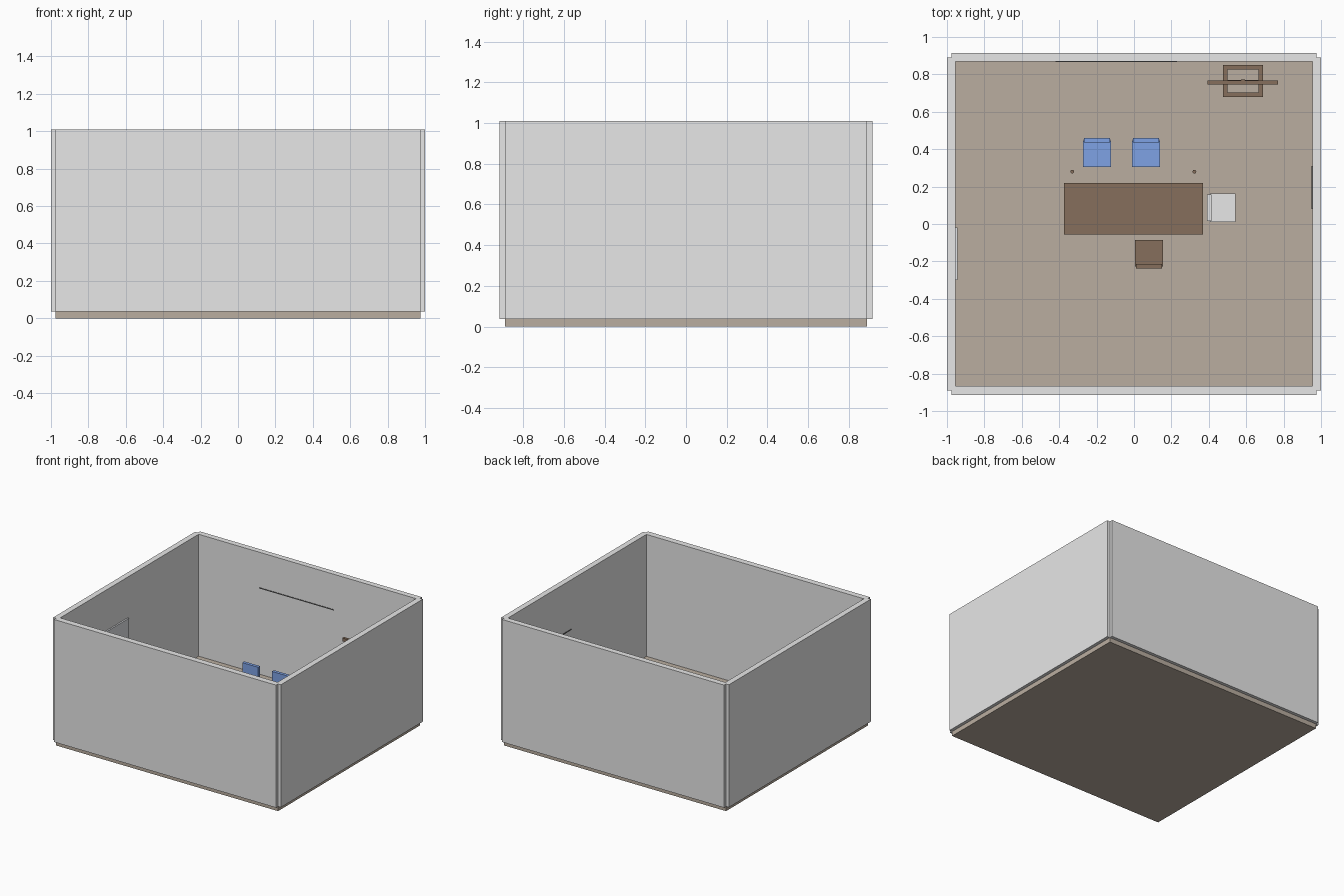
import bpy, bmesh, math
from mathutils import Matrix, Vector

if "Cube" in bpy.data.objects:
    bpy.data.objects.remove(bpy.data.objects["Cube"])


def material(name, rgb):
    m = bpy.data.materials.new(name)
    m.diffuse_color = (*rgb, 1)
    m.use_nodes = True
    m.node_tree.nodes["Principled BSDF"].inputs["Base Color"].default_value = m.diffuse_color
    return m


GREY = material("wall grey", (0.8, 0.8, 0.8))
FLOOR = material("floor beige", (0.49, 0.42, 0.35))
BROWN = material("dark wood", (0.237, 0.158, 0.107))
BLUE = material("chair blue", (0.21, 0.36, 0.78))
WHITE = material("door white", (0.88, 0.9, 0.93))
TRIM = material("dark trim", (0.1, 0.1, 0.1))


def finish(name, bm, mat):
    mesh = bpy.data.meshes.new(name)
    bm.to_mesh(mesh)
    bm.free()
    mesh.materials.append(mat)
    ob = bpy.data.objects.new(name, mesh)
    bpy.context.collection.objects.link(ob)
    return ob


def add_box(bm, x, y, z):
    """Add a box given its (min, max) range on each axis."""
    spans = (x, y, z)
    size = Matrix.Diagonal([b - a for a, b in spans] + [1])
    mid = Matrix.Translation([(a + b) / 2 for a, b in spans])
    bmesh.ops.create_cube(bm, size=1, matrix=mid @ size)


def boxes(name, mat, *parts):
    bm = bmesh.new()
    for p in parts:
        add_box(bm, *p)
    return finish(name, bm, mat)


FZ = 0.042  # floor level

# Room shell: floor slab and four walls with notched corners
boxes("floor", FLOOR, ((-0.975, 0.975), (-0.89, 0.89), (0, FZ)))
WZ = (0.037, 1.01)
boxes("front_wall", GREY, ((-0.975, 0.975), (-0.915, -0.867), WZ))
boxes("back_wall", GREY, ((-0.975, 0.975), (0.87, 0.915), WZ))
boxes("left_wall", GREY, ((-1, -0.955), (-0.89, 0.89), WZ))
boxes("right_wall", GREY, ((0.955, 1), (-0.89, 0.89), WZ))

# Wall fittings: door and two thin hanging rails
boxes("door", WHITE, ((-0.957, -0.943), (-0.3, -0.02), (FZ, 0.687)))
boxes("back_rail", TRIM, ((-0.42, 0.23), (0.866, 0.872), (0.724, 0.73)))
boxes("right_rail", TRIM, ((0.95, 0.957), (0.08, 0.31), (0.614, 0.62)))

# Table: long top with four round legs
boxes("table_top", BROWN, ((-0.375, 0.37), (-0.055, 0.22), (0.265, 0.288)))
bm = bmesh.new()
for x in (-0.33, 0.323):
    for y in (0.0, 0.28):
        bmesh.ops.create_cone(bm, cap_ends=True, segments=12, radius1=0.01,
                              radius2=0.01, depth=0.224,
                              matrix=Matrix.Translation((x, y, FZ + 0.112)))
finish("table_legs", bm, BROWN)


def chair(name, mat, cx, cy, turn):
    """Chair whose backrest is on +y before turning about z."""
    parts = [((-0.075, 0.075), (-0.077, 0.06), (0.178, 0.198)),
             ((-0.07, 0.07), (0.052, 0.077), (0.178, 0.341))]
    for sx in (-1, 1):
        for sy in (-1, 1):
            lx, ly = sx * 0.064, sy * 0.06
            parts.append(((lx - 0.008, lx + 0.008),
                          (ly - 0.008, ly + 0.008), (FZ, 0.178)))
    ob = boxes(name, mat, *parts)
    ob.location = (cx, cy, 0)
    ob.rotation_euler.z = math.radians(turn)


chair("blue_chair_left", BLUE, -0.197, 0.383, 0)
chair("blue_chair_right", BLUE, 0.064, 0.383, 0)
chair("brown_chair", BROWN, 0.08, -0.162, 180)
chair("grey_chair", GREY, 0.467, 0.087, 90)

# Coat stand: rectangular foot frame with a brace, post and cross bar
BZ = (FZ, FZ + 0.025)
boxes("stand_base", BROWN,
      ((0.475, 0.69), (0.825, 0.85), BZ),
      ((0.475, 0.69), (0.678, 0.703), BZ),
      ((0.475, 0.5), (0.703, 0.825), BZ),
      ((0.665, 0.69), (0.703, 0.825), BZ),
      ((0.5, 0.665), (0.75, 0.769), BZ))
boxes("stand_post", BROWN, ((0.572, 0.594), (0.75, 0.772), (FZ, 0.602)))
boxes("stand_bar", BROWN, ((0.393, 0.77), (0.747, 0.768), (0.568, 0.594)))
